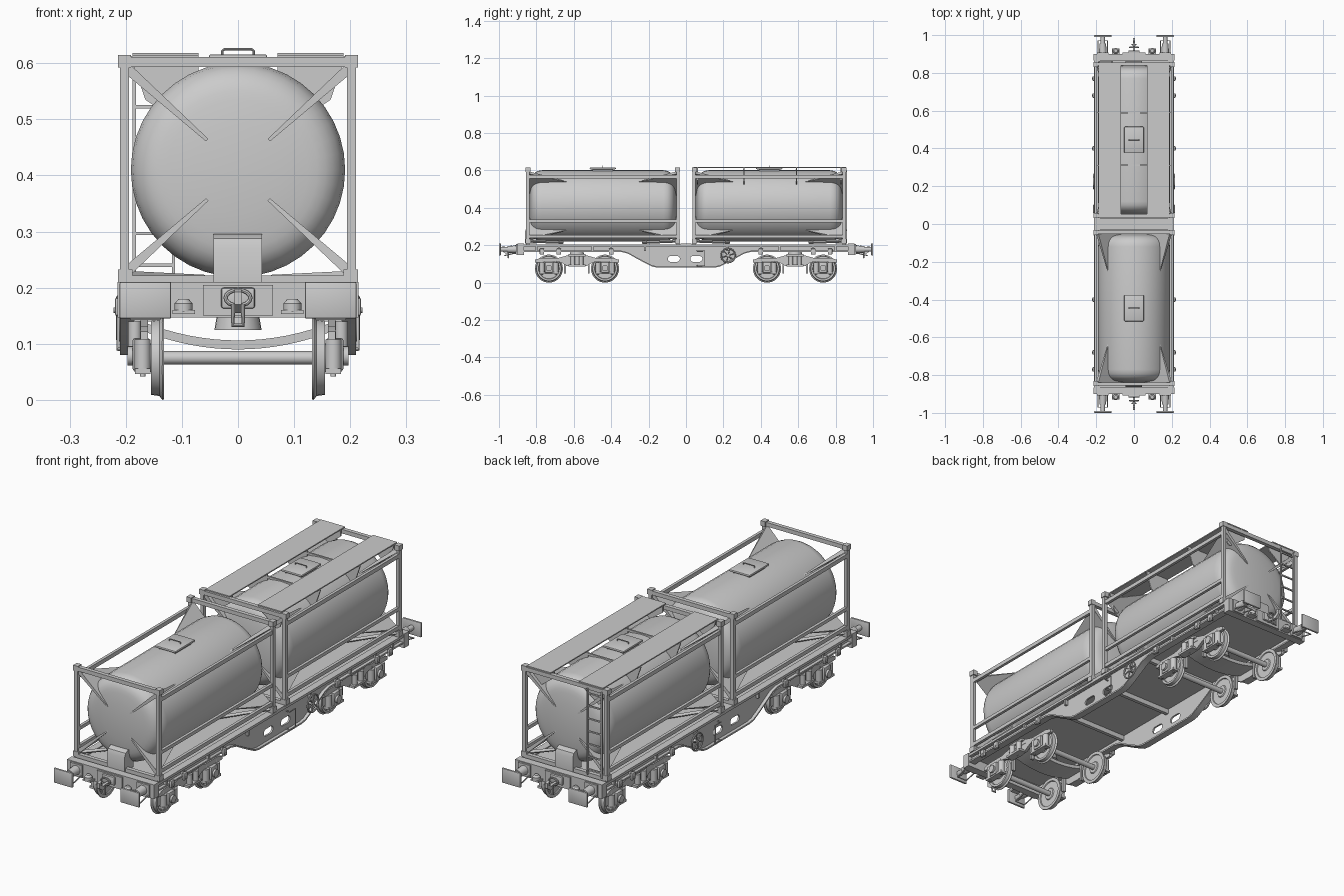
import bpy, bmesh
from math import sin, cos, pi, radians
from mathutils import Vector as V

if "Cube" in bpy.data.objects:
    bpy.data.objects.remove(bpy.data.objects["Cube"])


def finish(name, bm):
    bmesh.ops.recalc_face_normals(bm, faces=bm.faces)
    me = bpy.data.meshes.new(name)
    bm.to_mesh(me)
    bm.free()
    o = bpy.data.objects.new(name, me)
    bpy.context.collection.objects.link(o)
    return o


def box(name, x0, x1, y0, y1, z0, z1, bevel=0):
    bm = bmesh.new()
    bmesh.ops.create_cube(bm, size=1)
    for v in bm.verts:
        v.co = V(((x0 + x1) / 2 + v.co.x * (x1 - x0), (y0 + y1) / 2 + v.co.y * (y1 - y0),
                  (z0 + z1) / 2 + v.co.z * (z1 - z0)))
    if bevel:
        bmesh.ops.bevel(bm, geom=bm.edges[:], offset=bevel, segments=2, affect='EDGES', profile=0.5)
    return finish(name, bm)


def sbox(name, s, x0, x1, *rest, **kw):
    return box(name, min(s * x0, s * x1), max(s * x0, s * x1), *rest, **kw)


def lathe(name, profile, start, axis, seg=32):
    # profile of (radius, distance) revolved about an axis
    bm = bmesh.new()
    q = V(axis).to_track_quat('Z', 'Y')
    rings = []
    for r, h in profile:
        n = 1 if r == 0 else seg
        rings.append([bm.verts.new(V(start) + q @ V((r * cos(2 * pi * i / seg), r * sin(2 * pi * i / seg), h)))
                      for i in range(n)])
    for a, b in zip(rings, rings[1:]):
        for i in range(seg):
            f = [a[i % len(a)], a[(i + 1) % len(a)], b[(i + 1) % len(b)], b[i % len(b)]]
            bm.faces.new(list(dict.fromkeys(f)))
    return finish(name, bm)


def rod(name, p, q, r, r2=None, seg=12):
    d = V(q) - V(p)
    return lathe(name, [(0, 0), (r, 0), (r if r2 is None else r2, d.length), (0, d.length)], p, d, seg)


def prism(name, pts, axis, a, b):
    # 2D outline extruded along x ('X': pts are y,z) or y ('Y': pts are x,z)
    bm = bmesh.new()
    mk = (lambda u, w, t: (t, u, w)) if axis == 'X' else (lambda u, w, t: (u, t, w))
    A, B = ([bm.verts.new(mk(u, w, t)) for u, w in pts] for t in (a, b))
    bm.faces.new(A)
    bm.faces.new(B)
    for i in range(len(pts)):
        j = (i + 1) % len(pts)
        bm.faces.new((A[i], A[j], B[j], B[i]))
    return finish(name, bm)


def tube(name, pts, r, cyclic=False):
    cu = bpy.data.curves.new(name, 'CURVE')
    cu.dimensions, cu.bevel_depth, cu.bevel_resolution = '3D', r, 2
    sp = cu.splines.new('POLY')
    sp.points.add(len(pts) - 1)
    for p, c in zip(sp.points, pts):
        p.co = (*c, 1)
    sp.use_cyclic_u = cyclic
    o = bpy.data.objects.new(name, cu)
    bpy.context.collection.objects.link(o)
    return o


def plate(name, outlines, x, t):
    # flat plate in the y-z plane; inner outlines become holes
    cu = bpy.data.curves.new(name, 'CURVE')
    cu.dimensions, cu.fill_mode, cu.extrude = '2D', 'BOTH', t / 2
    for pts in outlines:
        sp = cu.splines.new('POLY')
        sp.points.add(len(pts) - 1)
        for p, (y, z) in zip(sp.points, pts):
            p.co = (y, z, 0, 1)
        sp.use_cyclic_u = True
    o = bpy.data.objects.new(name, cu)
    o.location, o.rotation_euler = (x, 0, 0), (pi / 2, 0, pi / 2)
    bpy.context.collection.objects.link(o)
    return o


def slot(cy, cz, w, h):
    return [(cy + (w - h) * (.5 if cos(a) > 0 else -.5) + h / 2 * cos(a), cz + h / 2 * sin(a))
            for a in [2 * pi * (i + .5) / 16 for i in range(16)]]


# ---------- wagon underframe: deck, fish-belly side plates and flanges ----------
half = [(.15, .08), (.18, .085), (.22, .105), (.27, .132), (.31, .155), (.35, .165), (.88, .165)]
under = [(-y, z) for y, z in reversed(half)] + half
box("deck", -.2, .2, -.88, .88, .192, .2)
for s in (-1, 1):
    holes = [slot(-.065, .127, .065, .032), slot(.055, .127, .065, .032)]
    plate("side_plate", [under + [(.88, .2), (-.88, .2)]] + holes, s * .192, .008)
    prism("belly_flange", under + [(y, z + .007) for y, z in reversed(under)], 'X', s * .178, s * .21)
    sbox("top_sill_flange", s, .18, .212, -.89, .89, .194, .205)
    for y in (-.8, -.68, -.5, -.4, -.22, .22, .4, .5, .68, .8):
        sbox("sill_rib", s, .194, .208, y - .005, y + .005, .168, .196)
    for y in (-.77, -.68, -.4, .4, .68, .77):
        sbox("sill_hook", s, .207, .219, y - .012, y + .012, .15, .182, bevel=.003)
        rod("hook_pin", (s * .2, y, .16), (s * .222, y, .16), .005)
    # brake handwheel and step
    c = V((s * .213, .225, .145))
    tube("handwheel_rim", [c + V((0, .038 * cos(i * pi / 12), .038 * sin(i * pi / 12))) for i in range(24)], .004, True)
    for i in range(3):
        d = V((0, .038 * cos(i * pi / 3 + .3), .038 * sin(i * pi / 3 + .3)))
        rod("handwheel_spoke", c - d, c + d, .003, seg=8)
    rod("handwheel_shaft", (s * .19, .225, .145), (s * .217, .225, .145), .008)
    tube("side_step", [(s * .198, .06, .17), (s * .214, .06, .17), (s * .214, .1, .17), (s * .214, .1, .09),
                       (s * .214, .06, .09), (s * .198, .06, .09)], .003)
for y in (-.3, 0, .3):
    box("cross_bearer", -.188, .188, y - .008, y + .008, .17, .193)
box("centre_cross_beam", -.212, .212, -.03, .03, .198, .21)

# ---------- wagon ends: headstock, buffers, coupling ----------
for s in (-1, 1):
    def ybox(name, x0, x1, y0, y1, z0, z1, bevel=0):
        return box(name, x0, x1, min(s * y0, s * y1), max(s * y0, s * y1), z0, z1, bevel)
    ybox("headstock", -.215, .215, .865, .9, .147, .21)
    ybox("coupling_plate", -.062, .062, .9, .908, .15, .205)
    ybox("draw_gear_box", -.03, .03, .905, .918, .163, .2, .004)
    tube("screw_link", [(.022 * cos(i * pi / 8), s * .935, .182 + .014 * sin(i * pi / 8)) for i in range(16)], .004, True)
    prism("draw_hook", [(s * .9, .175), (s * .96, .172), (s * .975, .182), (s * .968, .197), (s * .985, .192),
                        (s * .985, .17), (s * .965, .155), (s * .9, .162)], 'X', -.006, .006)
    tube("hanging_link", [(-.009, s * .95, .17), (-.009, s * .95, .133), (.009, s * .95, .133), (.009, s * .95, .17)], .004)
    for m in (-1, 1):
        x = m * .165
        ybox("buffer_head", x - .046, x + .046, .99, 1, .145, .21, .003)
        rod("buffer_stem", (x, s * .94, .178), (x, s * .993, .178), .012, seg=16)
        rod("buffer_sleeve", (x, s * .9, .178), (x, s * .955, .178), .021, .017, 16)
        ybox("buffer_base", x - .03, x + .03, .898, .908, .15, .206)
        tube("shunter_step", [(x - .025, s * .905, .16), (x - .025, s * .97, .145), (x + .025, s * .97, .145),
                              (x + .025, s * .905, .16)], .003)
        lathe("brake_valve", [(0, 0), (.016, 0), (.016, .014), (.009, .022), (0, .022)], (m * .097, s * .917, .158), (0, 0, 1), 16)
        ybox("valve_bracket", m * .097 - .02, m * .097 + .02, .898, .93, .153, .16)

# ---------- bogies ----------
for yc in (-.583, .583):
    rod("bogie_pivot", (0, yc, .125), (0, yc, .195), .042, .03, 24)
    xs = [-.175 + .35 * i / 16 for i in range(17)]
    low = [(x, .09 + .035 * (abs(x) / .175) ** 2) for x in xs]
    prism("bogie_bolster", low + [(.175, .142)] + [(x, z + .016) for x, z in reversed(low)] + [(-.175, .142)],
          'Y', yc - .055, yc + .055)
    for m in (-1, 1):
        hp = [(0, .085), (.05, .088), (.085, .108), (.11, .112), (.2, .108), (.225, .108),
              (.225, .122), (.19, .132), (.1, .132), (.05, .146), (0, .146)]
        prism("bogie_side_frame", [(yc + y, z) for y, z in hp] + [(yc - y, z) for y, z in reversed(hp[1:-1])],
              'X', m * .16, m * .174)
        sbox("side_bearer", m, .14, .185, yc - .045, yc + .045, .14, .152)
        for d in (-.022, .022):
            rod("bolster_spring", (m * .184, yc + d, .095), (m * .184, yc + d, .14), .012, seg=16)
        sbox("spring_seat", m, .165, .198, yc - .045, yc + .045, .086, .096)
        sbox("brake_hanger", m, .135, .15, yc - .068, yc - .058, .05, .13)
        sbox("brake_hanger", m, .135, .15, yc + .058, yc + .068, .05, .13)
    for ya in (yc - .15, yc + .15):
        rod("axle", (-.17, ya, .075), (.17, ya, .075), .012, seg=16)
        for m in (-1, 1):
            lathe("wheel", [(0, 0), (.025, 0), (.028, .004), (.058, .004), (.06, 0), (.074, 0), (.075, .003), (.068, .008),
                            (.066, .023), (.056, .023), (.054, .015), (.028, .015), (.025, .024), (0, .024)],
                  (m * .132, ya, .075), (m, 0, 0), 32)
            sbox("axle_box", m, .157, .188, ya - .022, ya + .022, .052, .11, bevel=.004)
            rod("axle_cap", (m * .185, ya, .078), (m * .197, ya, .078), .017, seg=16)
            for d in (-.037, .037):
                rod("axle_spring", (m * .17, ya + d, .05), (m * .17, ya + d, .108), .0145, seg=16)
                rod("spring_pin", (m * .17, ya + d, .042), (m * .17, ya + d, .122), .005)
            sbox("axle_box_wing", m, .156, .184, ya - .052, ya + .052, .046, .056)

# ---------- tank containers ----------
for y0, y1, out, walk in ((-.858, -.032, -1, False), (.032, .858, 1, True)):
    L = y1 - y0 - .036
    cap = [(0, 0), (.08, .002), (.125, .008)] + [(.131 + .06 * sin(a), .07 - .06 * cos(a))
                                                for a in [radians(t) for t in (10, 25, 40, 55, 70, 90)]]
    lathe("tank", cap + [(r, L - h) for r, h in reversed(cap)], (0, y0 + .018, .41), (0, 1, 0), 40)
    # end frames, corner castings and tapered gussets holding the tank
    for ye, n in ((y0, 1), (y1, -1)):
        def eb(name, x0, x1, d0, d1, z0, z1):
            return box(name, x0, x1, min(ye + n * d0, ye + n * d1), max(ye + n * d0, ye + n * d1), z0, z1)
        eb("top_end_rail", -.2, .2, .002, .02, .593, .611)
        eb("bottom_end_rail", -.2, .2, .002, .02, .203, .222)
        for s in (-1, 1):
            sx = sorted((s * .194, s * .21))
            eb("corner_post", *sx, .002, .02, .21, .605)
            eb("top_casting", *sorted((s * .191, s * .214)), 0, .026, .592, .615)
            eb("bottom_casting", *sorted((s * .188, s * .214)), 0, .028, .208, .232)
            for v in (-1, 1):
                bm = bmesh.new()
                side = V((-s * v, 0, 1)).normalized() * (.5 * 1) if v * s > 0 else V((1, 0, 1)).normalized() * .5
                pts = [((s * .197, ye + n * .01, .41 + v * .18), .018), ((s * .055, ye + n * .017, .41 + v * .053), .006),
                       ((s * .13, ye + n * .06, .41 + v * .12), .01), ((s * .137, ye + n * .225, .41 + v * .13), .005)]
                A, B = ([bm.verts.new(V(p) + side * w * k) for p, w in pts] for k in (-1, 1))
                order = (0, 1, 2, 3)
                bm.faces.new([A[i] for i in order])
                bm.faces.new([B[i] for i in order])
                for i in range(4):
                    j = (i + 1) % 4
                    bm.faces.new((A[i], A[j], B[j], B[i]))
                finish("tank_gusset", bm)
    for s in (-1, 1):
        for za, zb in ((.557, .575), (.322, .337), (.238, .255)):
            sbox("side_rail", s, .195, .208, y0 + .01, y1 - .01, za, zb)
        for ya, yb in ((y0 + .02, y0 + .2), (y1 - .02, y1 - .2)):
            rod("floor_brace", (s * .2, ya, .222), (s * .06, yb, .215), .008, seg=4)
    # manhole lid with handle
    c = (y0 + y1) / 2
    box("manhole_neck", -.04, .04, c - .055, c + .055, .585, .61)
    box("manhole_lid", -.052, .052, c - .07, c + .07, .606, .616, .004)
    tube("lid_handle", [(-.028, c, .612), (-.028, c, .622), (-.024, c, .625), (.024, c, .625), (.028, c, .622),
                        (.028, c, .612)], .0022)
    # discharge valve cover on the outer end
    e = out
    prism("valve_cover", [(e * .862, .208), (e * .862, .27), (e * .855, .288), (e * .838, .296), (e * .8, .296),
                          (e * .8, .208)], 'X', -.044, .043)
    if walk:
        for s in (-1, 1):
            sbox("walkway", s, .07, .188, y0 + .008, y1 - .003, .613, .618)
            for y in (y0 + .03, .31, .59, y1 - .03):
                prism("walkway_bracket", [(s * .192, .613), (s * .07, .613), (s * .07, .585), (s * .15, .525), (s * .165, .535)],
                      'Y', y - .003, y + .003)
        for y in (.31, .59):
            box("tank_strap", -.075, .075, y - .004, y + .004, .596, .606)
        # ladder at the outer end
        for x in (-.185, -.115):
            box("ladder_rail", x - .003, x + .003, y1 - .004, y1 + .004, .215, .6)
        for i in range(7):
            z = .24 + i * .0565
            box("ladder_rung", -.185, -.115, y1 - .003, y1 + .003, z - .003, z + .003)

# ---------- turn curves into meshes and shade ----------
bpy.context.view_layer.update()
curves = [o for o in bpy.data.objects if o.type == 'CURVE']
for o in curves:
    o.select_set(True)
bpy.context.view_layer.objects.active = curves[0]
bpy.ops.object.convert(target='MESH')
for o in bpy.data.objects:
    o.select_set(True)
bpy.ops.object.shade_smooth_by_angle(angle=radians(35))
